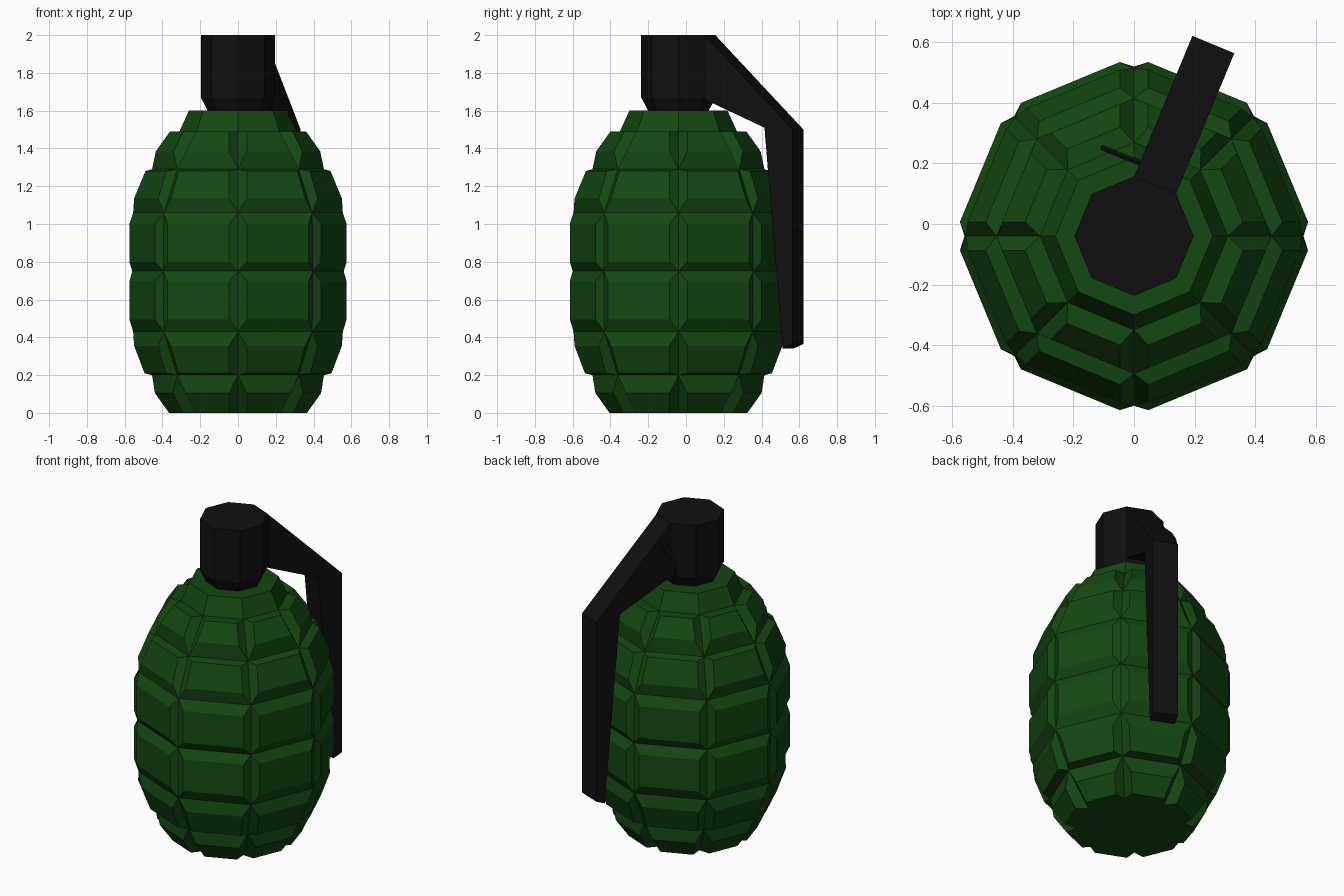
import bpy, bmesh
from math import cos, sin, pi
from mathutils import Vector, Matrix

if "Cube" in bpy.data.objects:
    bpy.data.objects.remove(bpy.data.objects["Cube"])

CY = -0.04      # body axis lies slightly in front of the origin
SIDES = 8
STEP = 2 * pi / SIDES


def material(name, color):
    m = bpy.data.materials.new(name)
    m.diffuse_color = color
    m.use_nodes = True
    m.node_tree.nodes["Principled BSDF"].inputs["Base Color"].default_value = m.diffuse_color
    return m


def finish(bm, name, mat):
    bmesh.ops.recalc_face_normals(bm, faces=bm.faces)
    me = bpy.data.meshes.new(name)
    bm.to_mesh(me)
    bm.free()
    ob = bpy.data.objects.new(name, me)
    bpy.context.collection.objects.link(ob)
    me.materials.append(mat)
    return ob


def polar(x, y, z, ang):
    """Point (x, y) turned about the body axis."""
    return Vector((x * cos(ang) - y * sin(ang), CY + x * sin(ang) + y * cos(ang), z))


def rings(bm, profile):
    return [[bm.verts.new(polar(r, 0, z, k * STEP)) for k in range(SIDES)] for r, z in profile]


def quad(rows, i, k):
    n = (k + 1) % SIDES
    return [rows[i][k], rows[i][n], rows[i + 1][n], rows[i + 1][k]]


green = material("green_paint", (0.007, 0.065, 0.006, 1))
black = material("black_metal", (0.005, 0.005, 0.005, 1))

# Body: octagonal egg whose cells carry raised, bevelled panels
grooves = [(0.31, 0), (0.455, 0.2), (0.555, 0.43), (0.56, 0.75),
           (0.555, 1.06), (0.455, 1.29), (0.31, 1.49), (0.26, 1.6)]
panels = [((0.365, 0), (0.44, 0.105)), ((0.495, 0.21), (0.55, 0.355)),
          ((0.575, 0.495), (0.575, 0.695)), ((0.575, 0.80), (0.575, 1.0)),
          ((0.55, 1.135), (0.49, 1.28)), ((0.435, 1.385), (0.36, 1.49))]
GAP = 0.047
bm = bmesh.new()
rows = rings(bm, grooves)
for i in range(len(grooves) - 1):
    for k in range(SIDES):
        outer = quad(rows, i, k)
        if i == len(panels):            # plain collar on top
            bm.faces.new(outer)
            continue
        (r0, z0), (r1, z1) = panels[i]
        a, b = k * STEP, (k + 1) * STEP
        inner = [bm.verts.new(p) for p in (polar(r0, GAP, z0, a), polar(r0, -GAP, z0, b),
                                           polar(r1, -GAP, z1, b), polar(r1, GAP, z1, a))]
        bm.faces.new(inner)
        for j in range(4):
            n = (j + 1) % 4
            bm.faces.new((outer[j], outer[n], inner[n], inner[j]))
bm.faces.new(rows[0])
bm.faces.new(rows[-1])
finish(bm, "body", green)

# Fuse cap: octagonal prism with a tapered foot
bm = bmesh.new()
rows = rings(bm, [(0.155, 1.59), (0.197, 1.67), (0.197, 2.0)])
for i in range(2):
    for k in range(SIDES):
        bm.faces.new(quad(rows, i, k))
bm.faces.new(rows[0])
bm.faces.new(rows[-1])
finish(bm, "fuse_cap", black)

# Lever: side profile (distance from axis, height) extruded across its width
LEVER_ANG = 1.5 * STEP
HALF = 0.075
outline = [(0.18, 2.0), (0.685, 1.5), (0.685, 0.365), (0.627, 0.34), (0.524, 1.51), (0.18, 1.66)]
bm = bmesh.new()
left, right = ([bm.verts.new(polar(d, s, z, LEVER_ANG)) for d, z in outline] for s in (HALF, -HALF))
bmesh.ops.triangulate(bm, faces=[bm.faces.new(left), bm.faces.new(right)])
for j in range(len(outline)):
    n = (j + 1) % len(outline)
    bm.faces.new((left[j], left[n], right[n], right[j]))
finish(bm, "lever", black)

# Pull ring hanging through the lever
bpy.ops.mesh.primitive_torus_add(major_radius=0.09, minor_radius=0.01, major_segments=16,
                                 minor_segments=6, location=polar(0.23, 0.115, 1.77, LEVER_ANG),
                                 rotation=(0, pi / 2, LEVER_ANG))
ring = bpy.context.object
ring.name = "pull_ring"
ring.data.materials.append(black)
